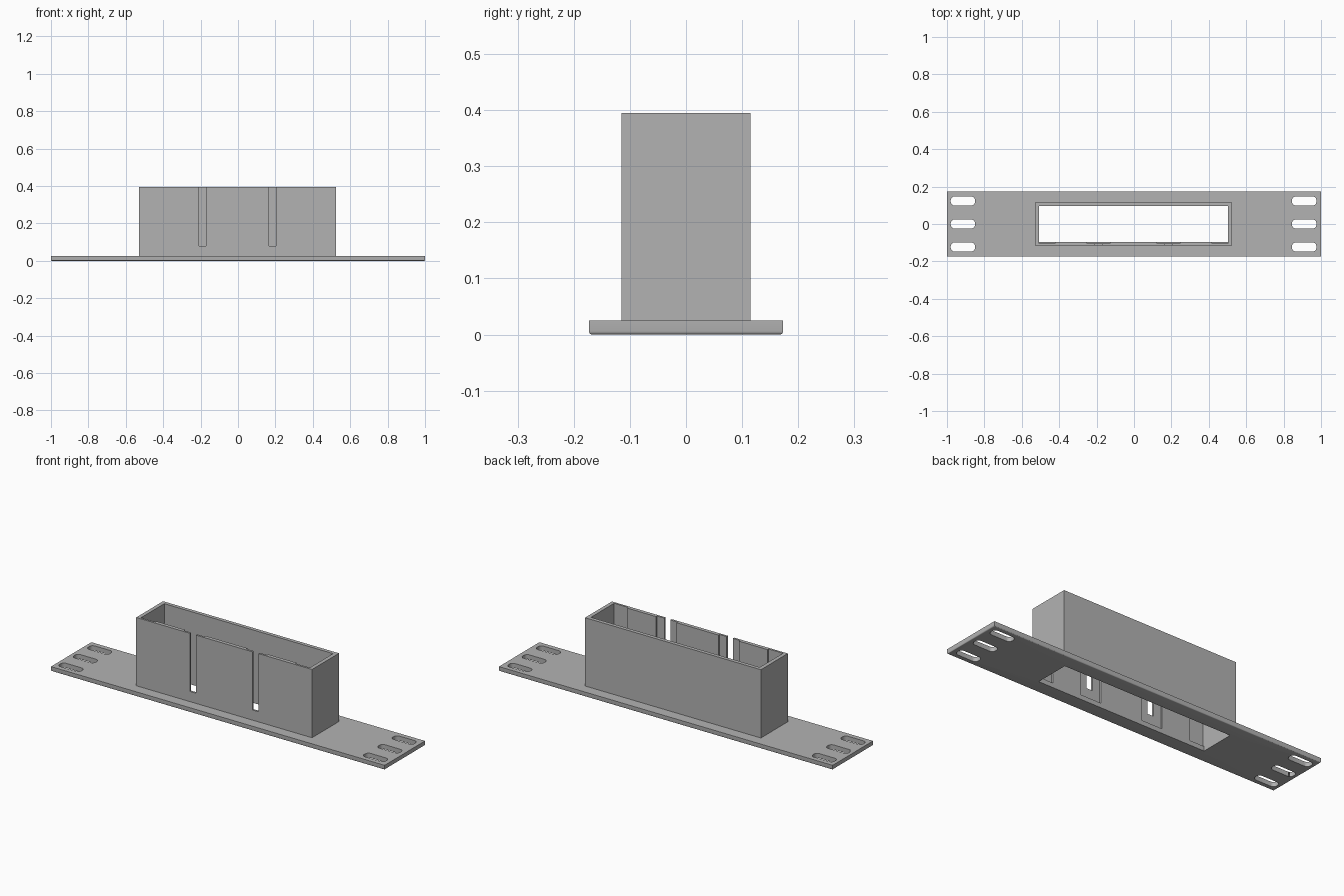
import bpy, bmesh, math
from mathutils import Matrix, Vector

cube = bpy.data.objects.get("Cube")
if cube:
    bpy.data.objects.remove(cube, do_unlink=True)

PLATE_Z, TOP = 0.025, 0.395
CX = -0.0025                      # sleeve centre along x
INNER_X, INNER_Y = 0.506, 0.095
OUTER_X, OUTER_Y = 0.527, 0.115

grey = bpy.data.materials.new("plain grey")
grey.use_nodes = True
colour = (0.45, 0.45, 0.45, 1)
grey.diffuse_color = colour
grey.node_tree.nodes["Principled BSDF"].inputs["Base Color"].default_value = colour


def box(name, x0, x1, y0, y1, z0, z1, bevel=0, pick=None, segments=4):
    """Box between two corners, with chosen edges rounded."""
    bm = bmesh.new()
    size = Vector((x1 - x0, y1 - y0, z1 - z0))
    centre = Vector((x0 + x1, y0 + y1, z0 + z1)) / 2
    bmesh.ops.create_cube(bm, size=1, matrix=Matrix.Translation(centre) @ Matrix.Diagonal(size.to_4d()))
    if bevel:
        edges = [e for e in bm.edges if pick(*[v.co for v in e.verts])]
        bmesh.ops.bevel(bm, geom=edges, offset=bevel, segments=segments,
                        profile=0.5, affect='EDGES')
    mesh = bpy.data.meshes.new(name)
    bm.to_mesh(mesh)
    bm.free()
    mesh.materials.append(grey)
    obj = bpy.data.objects.new(name, mesh)
    bpy.context.collection.objects.link(obj)
    return obj


def combine(target, tool, operation):
    """Apply a boolean and remove its tool."""
    mod = target.modifiers.new(operation, 'BOOLEAN')
    mod.operation, mod.object, mod.solver = operation, tool, 'EXACT'
    bpy.context.view_layer.objects.active = target
    bpy.ops.object.modifier_apply(modifier=mod.name)
    bpy.data.objects.remove(tool, do_unlink=True)


# Base plate with a rounded lower rim
bracket = box("mounting_bracket", -1, 1, -0.173, 0.173, 0, PLATE_Z, 0.006,
              lambda a, b: max(a.z, b.z) < 0.001)

# Rectangular sleeve, open through the plate
sleeve = box("sleeve", CX - OUTER_X, CX + OUTER_X, -OUTER_Y, OUTER_Y, 0.012, TOP)
combine(bracket, sleeve, 'UNION')
opening = box("opening", CX - INNER_X, CX + INNER_X, -INNER_Y, INNER_Y, -0.1, 0.5)
combine(bracket, opening, 'DIFFERENCE')

for side in (-1, 1):
    # Shallow recess behind each slot, then the slot through the front wall
    x = CX + side * 0.187
    combine(bracket, box("slot_recess", x - 0.062, x + 0.062, -0.104, 0, PLATE_Z, 0.5), 'DIFFERENCE')
    combine(bracket, box("slot", x - 0.0185, x + 0.0185, -0.2, 0, 0.08, 0.5), 'DIFFERENCE')

    # Shallow recess at each end of the front wall
    a, b = sorted((CX + side * 0.42, CX + side * INNER_X))
    combine(bracket, box("end_recess", a, b, -0.104, 0, PLATE_Z, 0.5), 'DIFFERENCE')

    # Rounded mounting holes
    hx = CX + side * 0.9125
    for y in (-0.123, 0, 0.123):
        hole = box("mounting_hole", hx - 0.065, hx + 0.065, y - 0.024, y + 0.024, -0.1, 0.1,
                   0.02, lambda a, b: abs(a.z - b.z) > 0.1, 6)
        combine(bracket, hole, 'DIFFERENCE')

# Smooth the small rounds, keep the corners crisp
bpy.ops.object.select_all(action='DESELECT')
bracket.select_set(True)
bpy.context.view_layer.objects.active = bracket
bpy.ops.object.shade_smooth_by_angle(angle=math.radians(30))
